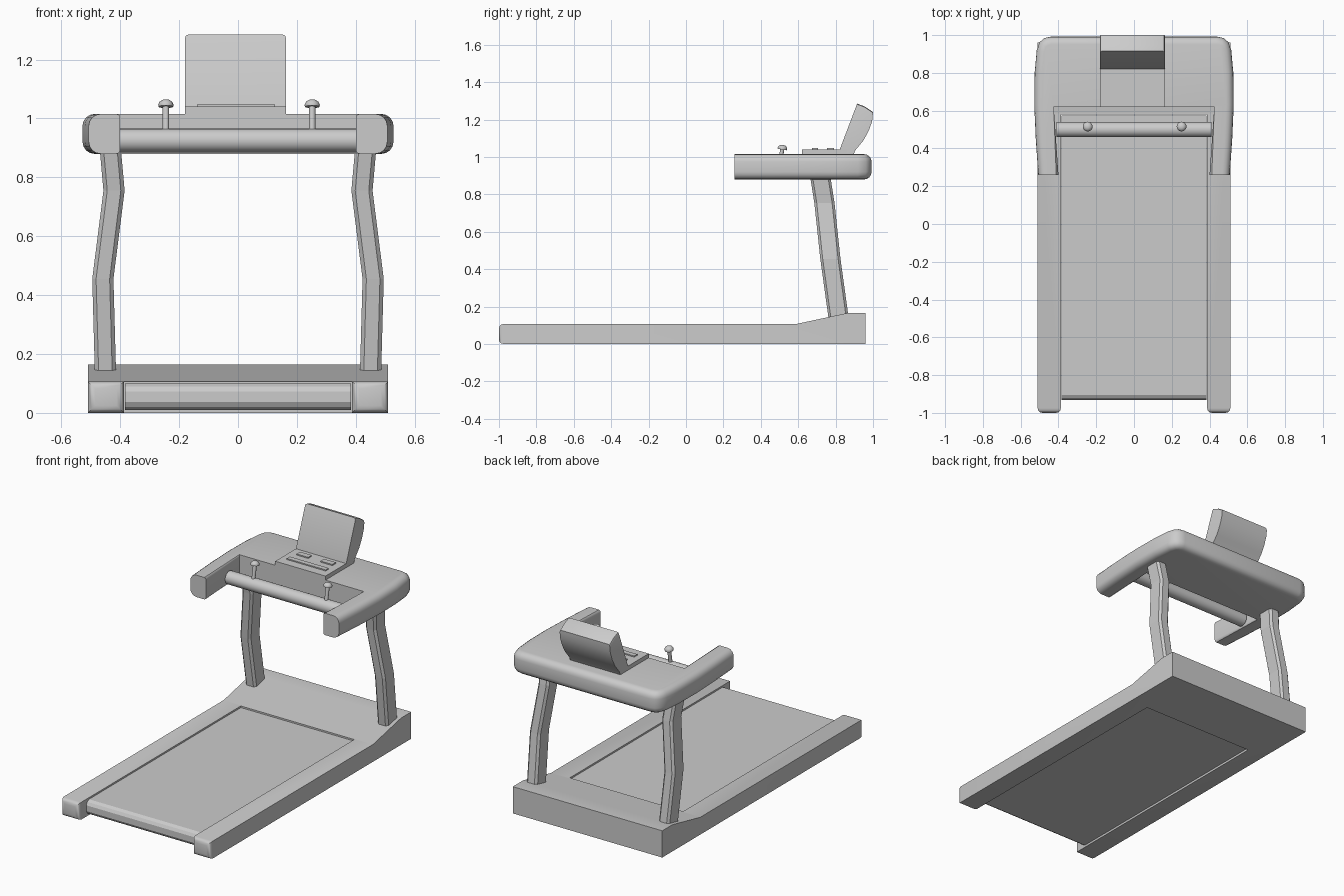
import bpy, bmesh, math
from mathutils import Vector

cube = bpy.data.objects.get("Cube")
if cube:
    bpy.data.objects.remove(cube)

grey = bpy.data.materials.new("plain_grey")
grey.use_nodes = True
grey.diffuse_color = (0.6, 0.6, 0.6, 1)
grey.node_tree.nodes["Principled BSDF"].inputs["Base Color"].default_value = (0.6, 0.6, 0.6, 1)


def finish(name, bm, angle=35):
    bmesh.ops.recalc_face_normals(bm, faces=bm.faces)
    mesh = bpy.data.meshes.new(name)
    bm.to_mesh(mesh)
    bm.free()
    mesh.materials.append(grey)
    obj = bpy.data.objects.new(name, mesh)
    bpy.context.collection.objects.link(obj)
    if angle:
        activate(obj)
        bpy.ops.object.shade_smooth_by_angle(angle=math.radians(angle))
    return obj


def activate(obj):
    bpy.ops.object.select_all(action='DESELECT')
    obj.select_set(True)
    bpy.context.view_layer.objects.active = obj


def prism(points, direction):
    """Extrude a closed 3D outline."""
    bm = bmesh.new()
    face = bm.faces.new([bm.verts.new(p) for p in points])
    moved = bmesh.ops.extrude_face_region(bm, geom=[face], use_keep_orig=True)
    bmesh.ops.translate(bm, vec=direction,
                        verts=[v for v in moved["geom"] if isinstance(v, bmesh.types.BMVert)])
    return bm


def side_prism(profile, x0, x1):
    return prism([(x0, y, z) for y, z in profile], (x1 - x0, 0, 0))


def box(x0, x1, y0, y1, z0, z1):
    return side_prism([(y0, z0), (y1, z0), (y1, z1), (y0, z1)], x0, x1)


def bevel(bm, test, offset, segments=3):
    edges = [e for e in bm.edges if test(e)]
    bmesh.ops.bevel(bm, geom=edges, offset=offset, segments=segments,
                    profile=0.5, affect='EDGES')


def lathe(name, profile, base, axis, steps=20):
    """Spin a (radius, height) profile and stand it along an axis."""
    bm = bmesh.new()
    verts = [bm.verts.new((r, 0, h)) for r, h in profile]
    edges = [bm.edges.new(pair) for pair in zip(verts, verts[1:])]
    bmesh.ops.spin(bm, geom=verts + edges, cent=(0, 0, 0), axis=(0, 0, 1),
                   angle=math.tau, steps=steps)
    bmesh.ops.remove_doubles(bm, verts=bm.verts, dist=0.0005)
    turn = Vector((0, 0, 1)).rotation_difference(Vector(axis))
    for v in bm.verts:
        v.co = turn @ v.co + Vector(base)
    return finish(name, bm, 40)


# Deck frame: wedge-backed slab with the belt opening cut through
frame = finish("deck_frame", side_prism(
    [(-1, 0), (0.96, 0), (0.96, 0.165), (0.86, 0.165), (0.59, 0.107), (-1, 0.107)],
    -0.51, 0.51), 0)
cutter = finish("belt_opening_cutter", box(-0.387, 0.387, -1.2, 0.58, -0.1, 0.3), 0)
cutter.hide_render = True
cut = frame.modifiers.new("opening", 'BOOLEAN')
cut.operation = 'DIFFERENCE'
cut.solver = 'EXACT'
cut.object = cutter
activate(frame)
bpy.ops.object.modifier_apply(modifier=cut.name)
bpy.data.objects.remove(cutter)

# Rounded front ends of the rails
bm = bmesh.new()
bm.from_mesh(frame.data)
bevel(bm, lambda e: all(v.co.y < -0.99 for v in e.verts), 0.025)
bm.to_mesh(frame.data)
bm.free()
bpy.ops.object.shade_smooth_by_angle(angle=math.radians(35))

# Running belt with rounded front roll
finish("running_belt", side_prism(
    [(0.575, 0.1), (-0.905, 0.1), (-0.922, 0.09), (-0.932, 0.073), (-0.932, 0.037),
     (-0.922, 0.02), (-0.905, 0.01), (0.575, 0.01)], -0.383, 0.383), 0)

# Bent uprights with chamfered corners: (x centre, y centre, z)
path = [(0.45, 0.817, 0.13), (0.459, 0.772, 0.455), (0.421, 0.74, 0.755), (0.434, 0.717, 0.9)]
hx, hy, c = 0.036, 0.054, 0.013
section = [(hx, hy - c), (hx - c, hy), (c - hx, hy), (-hx, hy - c),
           (-hx, c - hy), (c - hx, -hy), (hx - c, -hy), (hx, c - hy)]
for side, label in ((1, "left"), (-1, "right")):
    bm = bmesh.new()
    rings = [[bm.verts.new((side * (x + a), y + b, z)) for a, b in section] for x, y, z in path]
    for low, high in zip(rings, rings[1:]):
        for i in range(len(section)):
            bm.faces.new((low[i - 1], low[i], high[i], high[i - 1]))
    bm.faces.new(rings[0])
    bm.faces.new(rings[-1])
    finish(label + "_upright", bm, 0)

# U-shaped console with rounded outer rim and softened arms
outer = [(0.507, 0.26), (0.52, 0.45), (0.528, 0.63), (0.526, 0.8), (0.515, 0.92),
         (0.5, 0.962), (0.475, 0.984), (0.44, 0.992)]
half = [(0.425, 0.62), (0.4, 0.26)] + outer
plan = half + [(-x, y) for x, y in reversed(half)]
bm = prism([(x, y, 0.88) for x, y in plan], (0, 0, 0.135))


def is_flat(e):
    return abs(e.verts[0].co.z - e.verts[1].co.z) < 0.001


def is_outer(e):
    mid = (e.verts[0].co + e.verts[1].co) / 2
    return is_flat(e) and (abs(mid.x) > 0.5 or mid.y > 0.9)


def is_arm_inside(e):
    mid = (e.verts[0].co + e.verts[1].co) / 2
    return is_flat(e) and 0.405 < abs(mid.x) < 0.42 and mid.y < 0.6


bevel(bm, is_outer, 0.04, 4)
bevel(bm, is_arm_inside, 0.012, 2)
finish("console", bm, 40)

# Cross bar between the arms
lathe("grip_bar", [(0, 0), (0.04, 0), (0.04, 0.82), (0, 0.82)], (-0.41, 0.5, 0.925), (1, 0, 0), 32)

# Mushroom knobs on the bar
for x, label in ((-0.245, "right"), (0.252, "left")):
    lathe(label + "_knob",
          [(0, 0), (0.011, 0), (0.011, 0.083), (0.025, 0.083), (0.026, 0.09),
           (0.021, 0.1), (0.012, 0.106), (0, 0.108)],
          (x, 0.5, 0.958), (0, 0.18, 1))

# Key panel and its buttons
finish("key_panel", box(-0.18, 0.163, 0.62, 0.86, 1.0, 1.04), 0)
for name, x0, x1, y0, y1 in (("long_button", -0.14, 0.125, 0.675, 0.705),
                             ("right_button", -0.13, -0.05, 0.755, 0.79),
                             ("left_button", 0.035, 0.115, 0.755, 0.79)):
    finish(name, box(x0, x1, y0, y1, 1.035, 1.047), 0)

# Tilted display with curved back and rounded upper corners
bm = side_prism(
    [(0.82, 1.035), (0.915, 1.285), (0.955, 1.27), (1.0, 1.24), (0.995, 1.19),
     (0.977, 1.14), (0.95, 1.09), (0.905, 1.035), (0.89, 1.0), (0.82, 1.0)], -0.18, 0.163)
bevel(bm, lambda e: abs(e.verts[0].co.x - e.verts[1].co.x) < 0.001
      and all(v.co.z > 1.23 for v in e.verts), 0.012, 2)
finish("display", bm, 25)
